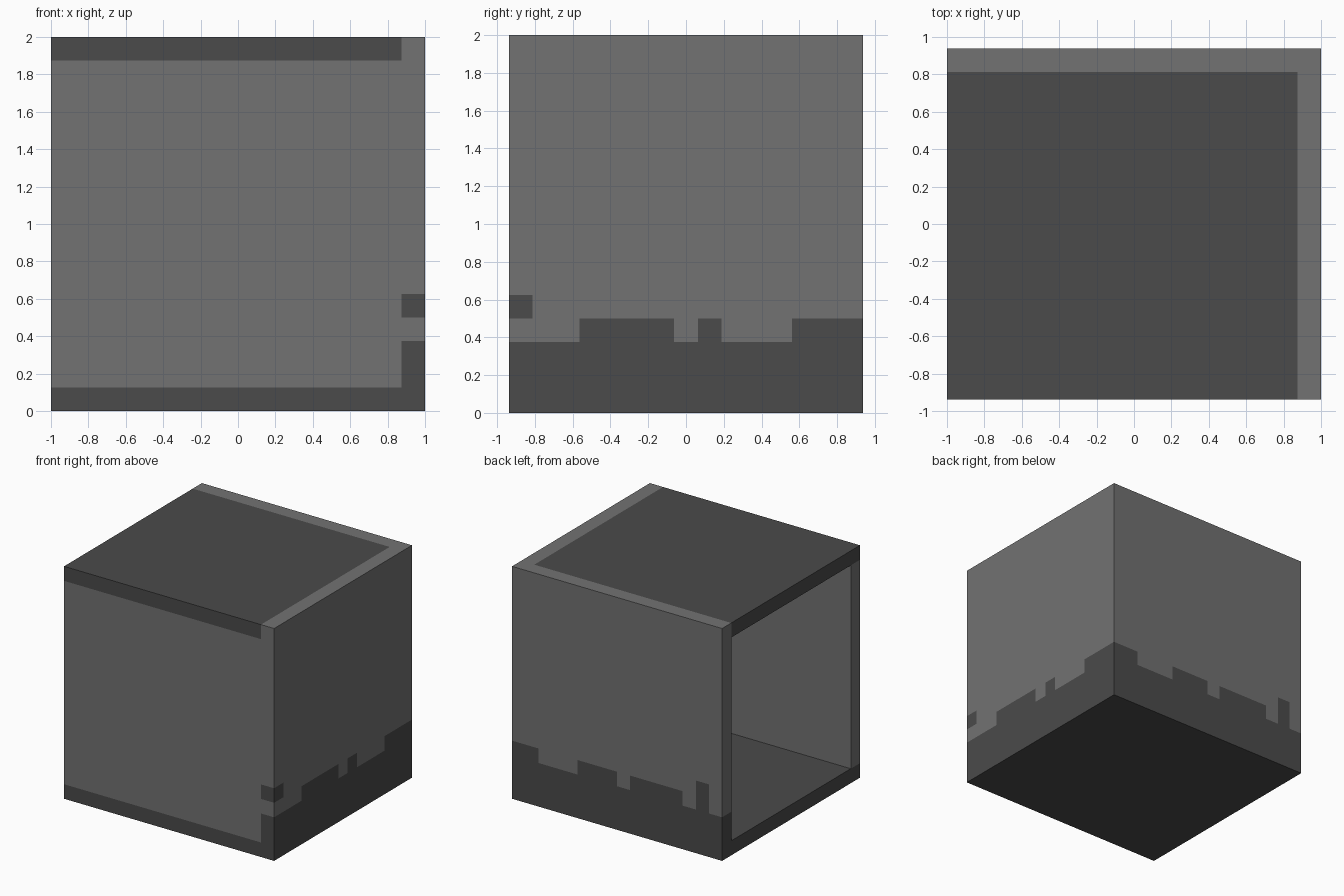
import bpy
import bmesh
from mathutils import Vector

cube = bpy.data.objects.get("Cube")
if cube:
    bpy.data.objects.remove(cube, do_unlink=True)

# Block grid: 16 x 15 x 16 blocks, one block = wall thickness
U = 0.125
NX, NY, NZ = 16, 15, 16
ORIGIN = Vector((-NX * U / 2, -NY * U / 2, 0))
LIGHT, DARK = 0, 1


def material(name, value):
    mat = bpy.data.materials.new(name)
    mat.use_nodes = True
    color = (value, value, value, 1)
    mat.diffuse_color = color
    mat.node_tree.nodes["Principled BSDF"].inputs["Base Color"].default_value = color
    return mat


MATERIALS = [material("light grey", 0.168), material("dark grey", 0.069)]

# Height of the dark base course, in blocks, along each wall
SIDE_BASE = "333444434333444"   # front to back
BACK_BASE = "3534444344433344"  # open end to closed end


def block(x, y, z):
    """Part name and colour of one block, or None where the shell is hollow."""
    if x == NX - 1 and y < NY - 1:
        patch = y == 0 and z == 4
        return "side_wall", DARK if patch or z < int(SIDE_BASE[y]) else LIGHT
    if y == NY - 1:
        return "back_wall", DARK if z < int(BACK_BASE[x]) else LIGHT
    if z == 0:
        return "floor", DARK
    if z == NZ - 1:
        return "roof", DARK
    if y == 0:
        return "front_wall", LIGHT
    return None


cells = {(x, y, z): block(x, y, z)
         for x in range(NX) for y in range(NY) for z in range(NZ)
         if block(x, y, z)}


def add_face(bm, cell, axis, side, color):
    """One exposed block face, wound so that it points outward."""
    a, b = [0, 0, 0], [0, 0, 0]
    a[(axis + 1) % 3] = b[(axis + 2) % 3] = 1
    a, b = Vector(a), Vector(b)
    corner = Vector(cell)
    corner[axis] += max(side, 0)
    points = [corner, corner + a, corner + a + b, corner + b]
    if side < 0:
        points.reverse()
    face = bm.faces.new([bm.verts.new(ORIGIN + p * U) for p in points])
    face.material_index = color


def build_part(name):
    bm = bmesh.new()
    for cell, (part, color) in cells.items():
        if part != name:
            continue
        for axis in range(3):
            for side in (-1, 1):
                near = list(cell)
                near[axis] += side
                if tuple(near) not in cells:
                    add_face(bm, cell, axis, side, color)
    # Merge the block faces into large flat panels, keeping colour borders
    bmesh.ops.remove_doubles(bm, verts=bm.verts[:], dist=U / 100)
    bmesh.ops.dissolve_limit(bm, angle_limit=0.01, verts=bm.verts[:],
                             edges=bm.edges[:], delimit={'MATERIAL'})
    mesh = bpy.data.meshes.new(name)
    bm.to_mesh(mesh)
    bm.free()
    for mat in MATERIALS:
        mesh.materials.append(mat)
    bpy.context.collection.objects.link(bpy.data.objects.new(name, mesh))


for part_name in ("floor", "roof", "front_wall", "side_wall", "back_wall"):
    build_part(part_name)
